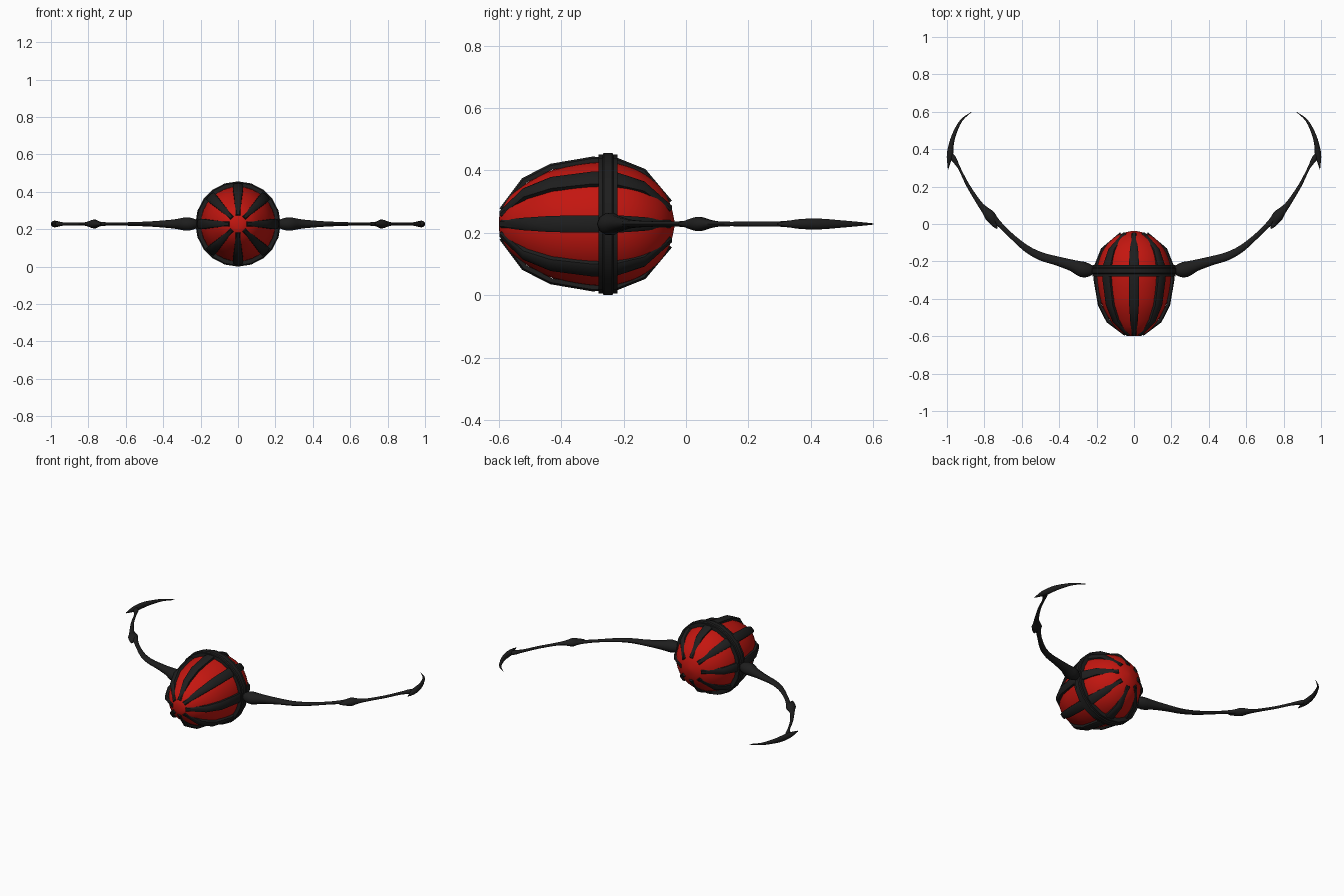
import bpy, bmesh, math
from mathutils import Matrix, Vector

if "Cube" in bpy.data.objects:
    bpy.data.objects.remove(bpy.data.objects["Cube"])

CZ = 0.228


def material(name, color):
    m = bpy.data.materials.new(name)
    m.diffuse_color = (*color, 1)
    m.use_nodes = True
    m.node_tree.nodes["Principled BSDF"].inputs["Base Color"].default_value = m.diffuse_color
    return m


RED = material("red", (0.55, 0.008, 0.005))
DARK = material("dark", (0.013, 0.013, 0.013))


def spline(pts, n):
    """Catmull-Rom resampling of tuples of any length."""
    pts = [Vector(p) for p in pts]
    ext = [2 * pts[0] - pts[1]] + pts + [2 * pts[-1] - pts[-2]]
    out = []
    for a, b, c, d in zip(ext, ext[1:], ext[2:], ext[3:]):
        for i in range(n):
            t = i / n
            out.append(0.5 * (2 * b + (c - a) * t + (2 * a - 5 * b + 4 * c - d) * t * t
                              + (3 * b - a - 3 * c + d) * t ** 3))
    return out + [pts[-1]]


def loft(name, rings, mat, angle, closed=False):
    """Skin a list of equal-length vertex rings."""
    bm = bmesh.new()
    vr = [[bm.verts.new(p) for p in r] for r in rings]
    n = len(rings[0])
    pairs = list(zip(vr, vr[1:])) + ([(vr[-1], vr[0])] if closed else [])
    for a, b in pairs:
        for i in range(n):
            j = (i + 1) % n
            bm.faces.new((a[i], a[j], b[j], b[i]))
    if not closed:
        bm.faces.new(vr[0])
        bm.faces.new(vr[-1])
    bmesh.ops.remove_doubles(bm, verts=bm.verts, dist=1e-5)
    bmesh.ops.recalc_face_normals(bm, faces=bm.faces)
    me = bpy.data.meshes.new(name)
    bm.to_mesh(me)
    bm.free()
    me.materials.append(mat)
    ob = bpy.data.objects.new(name, me)
    bpy.context.collection.objects.link(ob)
    bpy.ops.object.select_all(action='DESELECT')
    ob.select_set(True)
    bpy.context.view_layer.objects.active = ob
    bpy.ops.object.shade_smooth_by_angle(angle=math.radians(angle))
    return ob


def circle(y, r, n):
    return [(r * math.sin(2 * math.pi * i / n), y, CZ + r * math.cos(2 * math.pi * i / n))
            for i in range(n)]


# red egg-shaped core
egg = [(-0.6, 0.012), (-0.592, 0.045), (-0.55, 0.103), (-0.45, 0.165), (-0.35, 0.192), (-0.26, 0.2),
       (-0.19, 0.188), (-0.13, 0.16), (-0.08, 0.115), (-0.05, 0.063), (-0.037, 0.01)]
loft("core", [circle(y, max(r, 0.004), 32) for y, r in spline(egg, 3)], RED, 60)

# central ring with a raised middle band
prof = [(0.198, -0.28), (0.222, -0.28), (0.222, -0.268), (0.228, -0.263), (0.228, -0.237),
        (0.222, -0.232), (0.222, -0.22), (0.198, -0.22)]
loft("ring", [circle(y, r, 20) for r, y in prof], DARK, 30, closed=True)

# eight lengthwise straps: y, outer radius, half width
path = [(-0.598, 0.05, 0.012), (-0.525, 0.147, 0.02), (-0.435, 0.193, 0.026), (-0.3, 0.216, 0.028),
        (-0.22, 0.212, 0.028), (-0.13, 0.176, 0.022), (-0.045, 0.075, 0.012)]
for k in range(8):
    rot = Matrix.Rotation(k * math.pi / 4, 4, 'Y')
    rings = []
    for i, (y, r, w) in enumerate(path):
        p, q = path[max(i - 1, 0)], path[min(i + 1, len(path) - 1)]
        d = Vector((q[0] - p[0], q[1] - p[1])).normalized()
        ny, nr = -d.y, d.x
        sec = [(-w, -0.02), (-w, -0.006), (-w * 0.6, 0), (w * 0.6, 0), (w, -0.006), (w, -0.02)]
        rings.append([rot @ Vector((s, y + ny * h, r + nr * h)) + Vector((0, 0, CZ))
                      for s, h in sec])
    loft("strap", rings, DARK, 35)

# arm parts: x, y, half width in plan, half height
PARTS = {
    "upper_arm": [(0.21, -0.245, 0.012, 0.015), (0.235, -0.246, 0.032, 0.03),
                  (0.275, -0.243, 0.042, 0.037), (0.33, -0.222, 0.031, 0.027),
                  (0.42, -0.195, 0.024, 0.018), (0.5, -0.172, 0.022, 0.013),
                  (0.58, -0.128, 0.018, 0.01), (0.67, -0.05, 0.013, 0.008),
                  (0.735, 0.015, 0.016, 0.012), (0.77, 0.05, 0.025, 0.021),
                  (0.805, 0.092, 0.008, 0.006)],
    "forearm": [(0.733, -0.024, 0.004, 0.004), (0.748, 0.0, 0.016, 0.012),
                (0.768, 0.04, 0.029, 0.024), (0.797, 0.075, 0.02, 0.014),
                (0.83, 0.115, 0.013, 0.008), (0.89, 0.21, 0.009, 0.008),
                (0.935, 0.3, 0.007, 0.009), (0.965, 0.35, 0.015, 0.013),
                (0.985, 0.385, 0.007, 0.008)],
    "claw": [(0.994, 0.292, 0.001, 0.003), (0.99, 0.33, 0.009, 0.011),
             (0.984, 0.37, 0.017, 0.017), (0.976, 0.43, 0.013, 0.018),
             (0.957, 0.49, 0.01, 0.013), (0.922, 0.555, 0.006, 0.007),
             (0.868, 0.6, 0.001, 0.002)],
}
for name, pts in PARTS.items():
    for side in (1, -1):
        sp = spline(pts, 3)
        rings = []
        for i, p in enumerate(sp):
            a, b = sp[max(i - 1, 0)], sp[min(i + 1, len(sp) - 1)]
            d = Vector((b[0] - a[0], b[1] - a[1])).normalized()
            ring = []
            for j in range(10):
                t = 2 * math.pi * j / 10
                w = p[2] * math.cos(t)
                ring.append((side * (p[0] - d.y * w), p[1] + d.x * w, CZ + p[3] * math.sin(t)))
            rings.append(ring)
        loft(("right_" if side > 0 else "left_") + name, rings, DARK, 50)
